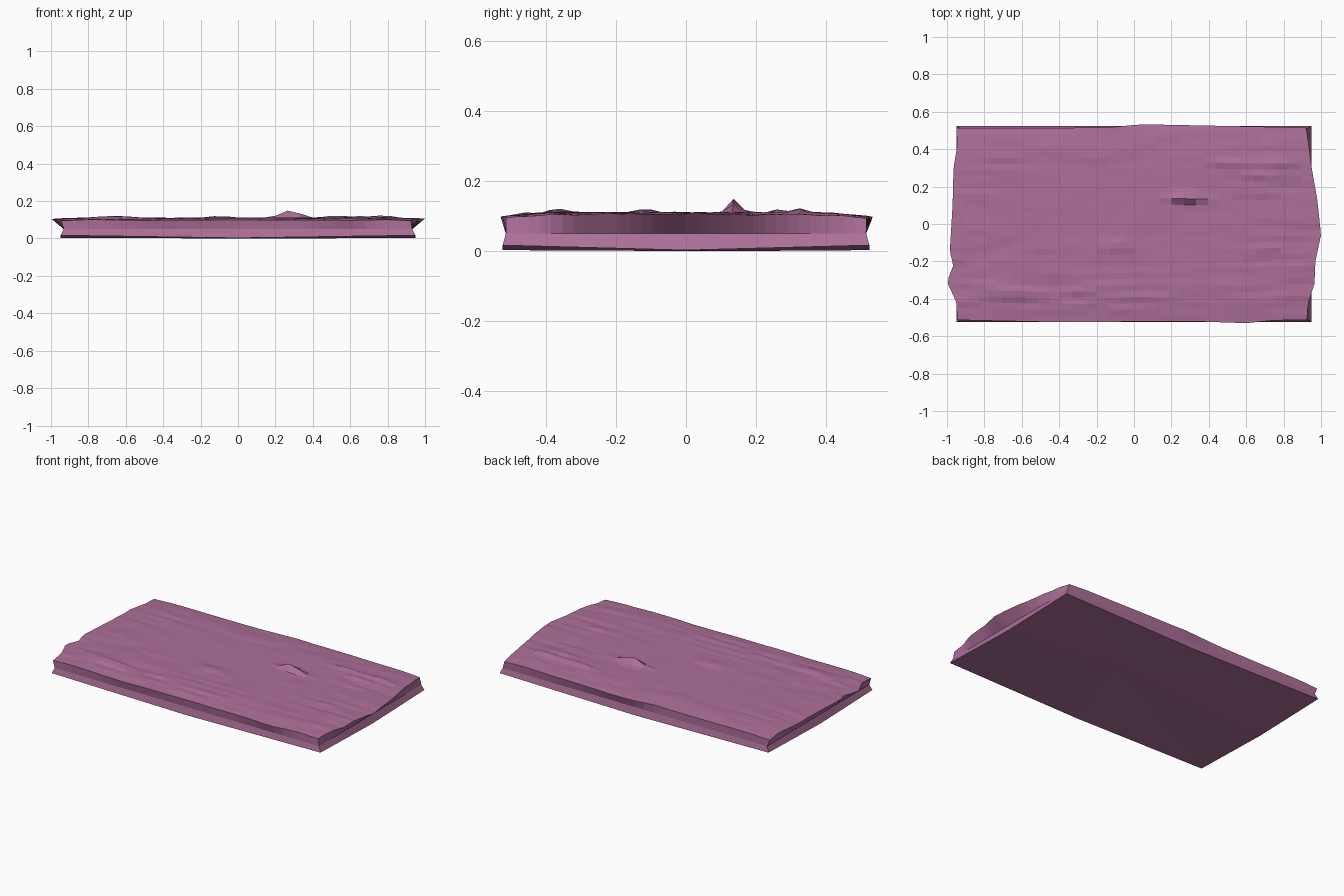
import bpy, bmesh, math
from mathutils import Vector, noise

if "Cube" in bpy.data.objects:
    bpy.data.objects.remove(bpy.data.objects["Cube"])

NX, NY = 30, 32


def lerp(pts, t):
    # piecewise linear lookup
    if t <= pts[0][0]:
        return pts[0][1]
    for (a, va), (b, vb) in zip(pts, pts[1:]):
        if t <= b:
            return va + (vb - va) * (t - a) / (b - a)
    return pts[-1][1]


# ragged plan outline of the top surface
LEFT = [(-.515, -.945), (-.42, -.95), (-.31, -1.0), (-.22, -.965), (-.15, -.985), (.1, -.97), (.3, -.965), (.42, -.945), (.515, -.95)]
RIGHT = [(-.515, .925), (-.43, .93), (-.32, .965), (-.2, .97), (-.06, 1.0), (.13, .98), (.3, .95), (.42, .935), (.515, .92)]
FRONT = [(-1, -.512), (-.4, -.525), (.3, -.52), (.6, -.53), (.75, -.515), (1, -.512)]
BACK = [(-1, .513), (-.15, .515), (.04, .533), (.6, .522), (1, .513)]

# rough patches and raised flakes: x, y, x radius, y radius, strength
ROUGH = [(.7, .27, .25, .15, 1.1), (-.8, -.3, .3, .2, .9), (-.25, -.38, .4, .14, .8),
         (.45, -.3, .5, .2, .5), (-.8, .2, .25, .2, .3), (.8, -.1, .25, .2, .5), (-.1, .4, .4, .12, .5)]
FLAKES = [(.28, .14, .07, .022, .042), (-.1, -.115, .07, .03, .014), (.52, .33, .07, .02, .012),
          (.68, .25, .1, .02, .016), (.78, .31, .07, .02, .014), (-.65, -.36, .1, .03, .010),
          (.74, -.12, .07, .02, .010), (-.08, -.47, .08, .025, .010)]


def falloff(x, y, p):
    return math.exp(-((x - p[0]) / p[2]) ** 2 - ((y - p[1]) / p[3]) ** 2)


def height(x, y):
    edge = max(0, abs(y) - .36) / .16
    end = max(0, abs(x) - .8) / .2
    z = .110 - .011 * edge ** 1.5 - .003 * end - .006 * end * abs(y) / .52
    rough = .15 + sum(falloff(x, y, p) * p[4] for p in ROUGH)
    n = noise.noise(Vector((x * 3.5, y * 17, 4.2)))
    n += .6 * noise.noise(Vector((x * 8, y * 30, 9.1)))
    z += .009 * rough * n
    return z + sum(falloff(x, y, p) * p[4] for p in FLAKES)


bm = bmesh.new()

# rough top surface
top = []
for j in range(NY + 1):
    row = []
    for i in range(NX + 1):
        u, v = i / NX, j / NY
        y0 = -.515 + 1.03 * v
        x = lerp(LEFT, y0) * (1 - u) + lerp(RIGHT, y0) * u
        y = lerp(FRONT, x) * (1 - v) + lerp(BACK, x) * v
        row.append(bm.verts.new((x, y, height(x, y))))
    top.append(row)
for j in range(NY):
    for i in range(NX):
        bm.faces.new((top[j][i], top[j][i + 1], top[j + 1][i + 1], top[j + 1][i]))

# pinched side walls
rim = top[0][:-1] + [r[-1] for r in top[:-1]] + top[-1][:0:-1] + [r[0] for r in top[:0:-1]]


def ring(hx, hy, zfun):
    out = []
    for k, w in enumerate(rim):
        side, t = (0, k / NX) if k < NX else (1, (k - NX) / NY) if k < NX + NY else \
            (2, (k - NX - NY) / NX) if k < 2 * NX + NY else (3, (k - 2 * NX - NY) / NY)
        s = 2 * t - 1
        x, y = [(s * hx, -hy), (hx, s * hy), (-s * hx, hy), (-hx, -s * hy)][side]
        out.append(bm.verts.new((x, y, zfun(x, y))))
    return out


middle = ring(.932, .514, lambda x, y: .05)
bottom = ring(.948, .523, lambda x, y: .003 + .014 * abs(x / .948) * abs(y / .523))
n = len(rim)
for a, b in ((rim, middle), (middle, bottom)):
    for k in range(n):
        m = (k + 1) % n
        bm.faces.new((a[k], b[k], b[m], a[m]))

# slightly bowed underside
centre = bm.verts.new((.2, .1, 0))
for k in range(n):
    bm.faces.new((bottom[k], centre, bottom[(k + 1) % n]))

bmesh.ops.recalc_face_normals(bm, faces=bm.faces)
mesh = bpy.data.meshes.new("stone_slab")
bm.to_mesh(mesh)
bm.free()
slab = bpy.data.objects.new("stone_slab", mesh)
bpy.context.collection.objects.link(slab)

mat = bpy.data.materials.new("mauve_stone")
mat.diffuse_color = (.42, .16, .32, 1)
mat.use_nodes = True
mat.node_tree.nodes["Principled BSDF"].inputs["Base Color"].default_value = mat.diffuse_color
mesh.materials.append(mat)
